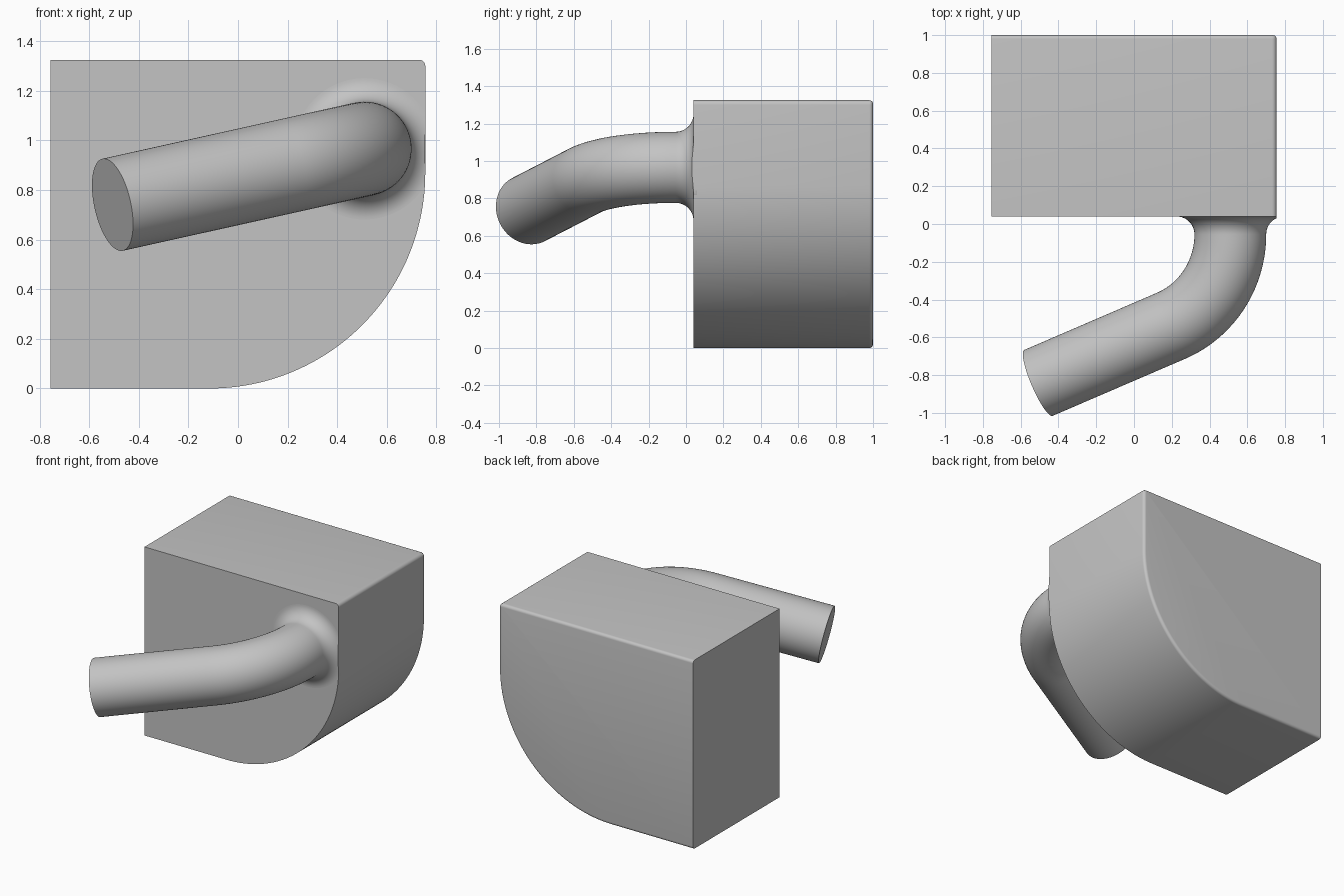
import bpy, bmesh
from math import sin, cos, pi, radians
from mathutils import Vector, Matrix

if "Cube" in bpy.data.objects:
    bpy.data.objects.remove(bpy.data.objects["Cube"], do_unlink=True)

grey = bpy.data.materials.new("light grey")
grey.use_nodes = True
colour = (0.55, 0.55, 0.55, 1)
grey.diffuse_color = colour
grey.node_tree.nodes["Principled BSDF"].inputs["Base Color"].default_value = colour


def finish(bm, name):
    bmesh.ops.recalc_face_normals(bm, faces=bm.faces)
    mesh = bpy.data.meshes.new(name)
    bm.to_mesh(mesh)
    bm.free()
    mesh.materials.append(grey)
    obj = bpy.data.objects.new(name, mesh)
    bpy.context.collection.objects.link(obj)
    bpy.ops.object.select_all(action="DESELECT")
    obj.select_set(True)
    bpy.context.view_layer.objects.active = obj
    bpy.ops.object.shade_smooth_by_angle(angle=radians(30))
    return obj


def arc(cx, cz, r, start, end, steps):
    angles = [radians(start + (end - start) * i / steps) for i in range(steps + 1)]
    return [(cx + r * cos(a), cz + r * sin(a)) for a in angles]


# Block: extruded outline with one large rounded corner and one small one
HALF, TOP, FRONT, BACK = 0.755, 1.325, 0.04, 1.0
BIG, SMALL = 0.87, 0.025
outline = [(-HALF, TOP), (-HALF, 0)]
outline += arc(HALF - BIG, BIG, BIG, -90, 0, 48)
outline += arc(HALF - SMALL, TOP - SMALL, SMALL, 0, 90, 6)
bm = bmesh.new()
face = bm.faces.new([bm.verts.new((x, FRONT, z)) for x, z in outline])
ext = bmesh.ops.extrude_face_region(bm, geom=[face], use_keep_orig=True)
moved = [g for g in ext["geom"] if isinstance(g, bmesh.types.BMVert)]
bmesh.ops.translate(bm, verts=moved, vec=(0, BACK - FRONT, 0))
# Round the rear rim, leaving the flat left-hand end sharp
rim = [e for e in bm.edges
       if all(v.co.y > BACK - 0.001 for v in e.verts)
       and any(v.co.x > -HALF + 0.001 for v in e.verts)]
bmesh.ops.bevel(bm, geom=rim, offset=0.02, segments=5, profile=0.5, affect="EDGES")
finish(bm, "block")

# Pipe: rings swept through a flared root, a bend and a straight run
R, FLARE, BEND, SIDES = 0.19, 0.095, 0.525, 64
root = Vector((0.51, 0, 0.966))
out = Vector((0, -1, 0))
side = Vector((-1, 0, -0.222)).normalized()
up = side.cross(out)
v0 = FLARE - FRONT
rings = [(root - out * 0.06, out, R + FLARE)]
for i in range(17):
    t = pi / 2 * i / 16
    rings.append((root + out * (v0 - FLARE * cos(t)), out, R + FLARE * (1 - sin(t))))
turn = radians(67.2)
for i in range(1, 33):
    t = turn * i / 32
    centre = root + out * (v0 + BEND * sin(t)) + side * BEND * (1 - cos(t))
    rings.append((centre, out * cos(t) + side * sin(t), R))
centre, tangent, _ = rings[-1]
rings.append((centre + tangent * 0.78, tangent, R))

bm = bmesh.new()
loops = []
for centre, tangent, r in rings:
    across = tangent.cross(up)
    angles = [2 * pi * k / SIDES for k in range(SIDES)]
    loops.append([bm.verts.new(centre + (across * cos(a) + up * sin(a)) * r) for a in angles])
for a, b in zip(loops, loops[1:]):
    for k in range(SIDES):
        n = (k + 1) % SIDES
        bm.faces.new((a[k], a[n], b[n], b[k]))
bm.faces.new(loops[0])
bm.faces.new(loops[-1])
# Trim the flare flush with the block's side
cut = bmesh.ops.bisect_plane(bm, geom=bm.verts[:] + bm.edges[:] + bm.faces[:],
                             plane_co=(HALF - 0.0005, 0, 0), plane_no=(1, 0, 0),
                             clear_outer=True)
bmesh.ops.holes_fill(bm, edges=[e for e in bm.edges if e.is_boundary], sides=0)
finish(bm, "pipe")
